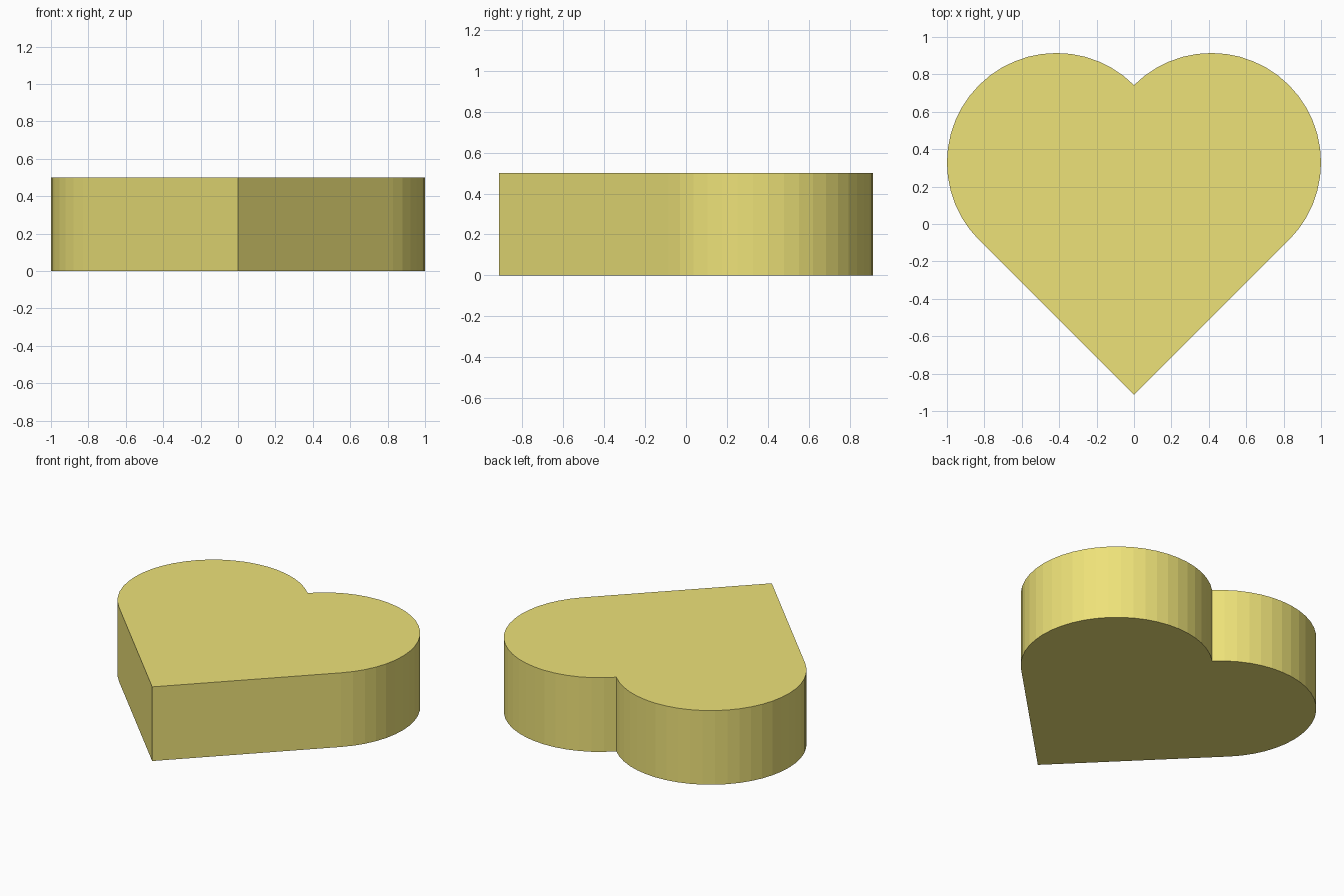
import bpy, bmesh
from math import sin, cos, radians, sqrt

if "Cube" in bpy.data.objects:
    bpy.data.objects.remove(bpy.data.objects["Cube"])

# Proportions: a square on its corner with a half circle on each upper side
R = 2 - sqrt(2)
C = R / sqrt(2)
CY = 0.3284
TIP_Y = CY - 3 * C
HEIGHT = 0.5
SEG = 24

# Right half: tip, then the lobe arc up to the notch
arc = [radians(-45 + 180 * i / SEG) for i in range(SEG + 1)]
right = [(C + R * cos(a), CY + R * sin(a)) for a in arc[:-1]]
left = [(-x, y) for x, y in reversed(right)]
outline = [(0, TIP_Y)] + right + [(0, CY + C)] + left

# Extrude the outline into a solid block
bm = bmesh.new()
base = bm.faces.new([bm.verts.new((x, y, 0)) for x, y in outline])
ext = bmesh.ops.extrude_face_region(bm, geom=[base], use_keep_orig=True)
top = [v for v in ext["geom"] if isinstance(v, bmesh.types.BMVert)]
bmesh.ops.translate(bm, verts=top, vec=(0, 0, HEIGHT))
bmesh.ops.recalc_face_normals(bm, faces=bm.faces[:])
mesh = bpy.data.meshes.new("heart_block")
bm.to_mesh(mesh)
bm.free()

heart = bpy.data.objects.new("heart_block", mesh)
bpy.context.collection.objects.link(heart)

# Yellow material
mat = bpy.data.materials.new("yellow")
mat.diffuse_color = (0.85, 0.76, 0.19, 1)
mat.use_nodes = True
mat.node_tree.nodes["Principled BSDF"].inputs["Base Color"].default_value = mat.diffuse_color
mesh.materials.append(mat)
